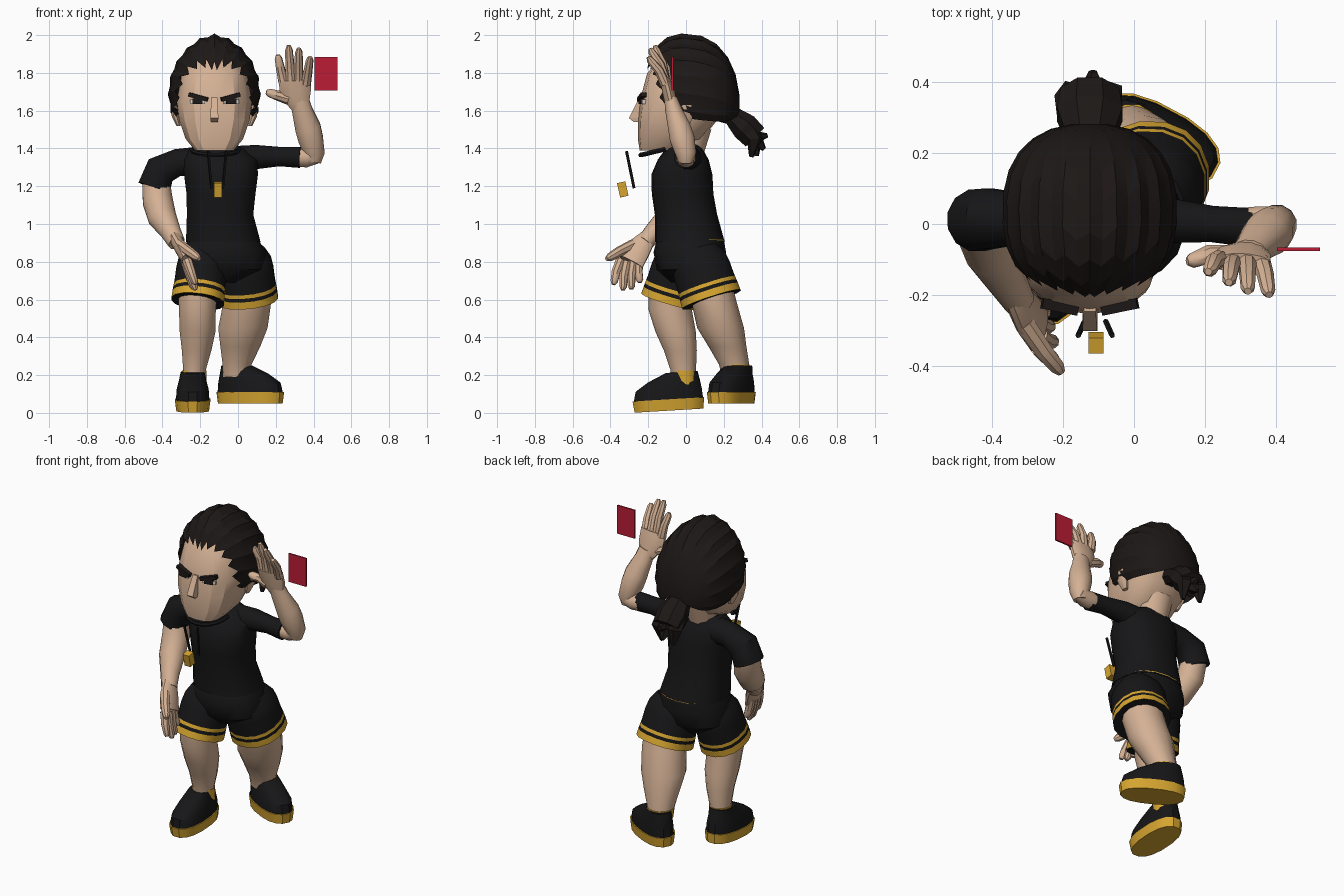
import bpy, bmesh, math
from mathutils import Vector, Matrix


def material(name, rgb):
    m = bpy.data.materials.new(name)
    m.diffuse_color = (*rgb, 1)
    return m


BLACK = material("black_cloth", (0.008, 0.008, 0.009))
HAIR = material("dark_hair", (0.012, 0.009, 0.008))
SKIN = material("skin", (0.66, 0.44, 0.30))
GOLD = material("gold", (0.68, 0.38, 0.03))
RED = material("red", (0.5, 0.012, 0.035))
WHITE = material("eye_white", (0.7, 0.62, 0.55))


def finish(name, bm, mats, smooth=40, matrix=None):
    bmesh.ops.recalc_face_normals(bm, faces=bm.faces)
    me = bpy.data.meshes.new(name)
    bm.to_mesh(me)
    bm.free()
    for m in mats:
        me.materials.append(m)
    ob = bpy.data.objects.new(name, me)
    bpy.context.collection.objects.link(ob)
    if matrix:
        ob.matrix_world = matrix
    if smooth:
        bpy.ops.object.select_all(action='DESELECT')
        ob.select_set(True)
        bpy.context.view_layer.objects.active = ob
        bpy.ops.object.shade_smooth_by_angle(angle=math.radians(smooth))
    return ob


def tube(name, pts, mat, n=12, ref=(1, 0, 0), power=2.0, flat=False, smooth=40, stripes=None, matrix=None):
    """Loft through (x, y, z, radius_a, radius_b); radius_a lies along ref."""
    bm = bmesh.new()
    c = [Vector(p[:3]) for p in pts]
    rings = []
    for i, p in enumerate(pts):
        t = Vector((0, 0, 1)) if flat else (c[min(i + 1, len(c) - 1)] - c[max(i - 1, 0)]).normalized()
        a = Vector(ref)
        a = (a - t * a.dot(t)).normalized()
        b = t.cross(a)
        ring = []
        for k in range(n):
            ang = math.tau * (k + 0.5) / n
            co, si = math.cos(ang), math.sin(ang)
            co = math.copysign(abs(co) ** (2 / power), co)
            si = math.copysign(abs(si) ** (2 / power), si)
            ring.append(bm.verts.new(c[i] + a * p[3] * co + b * p[-1] * si))
        rings.append(ring)
    for i in range(len(rings) - 1):
        for k in range(n):
            f = bm.faces.new((rings[i][k], rings[i][(k + 1) % n], rings[i + 1][(k + 1) % n], rings[i + 1][k]))
            f.material_index = stripes[i] if stripes else 0
    bm.faces.new(rings[0])
    bm.faces.new(rings[-1])
    return finish(name, bm, [mat, GOLD], smooth, matrix)


def box(name, loc, size, mat, rot=(0, 0, 0)):
    bm = bmesh.new()
    bmesh.ops.create_cube(bm, size=1)
    bmesh.ops.scale(bm, vec=size, verts=bm.verts)
    ob = finish(name, bm, [mat], 0)
    ob.location, ob.rotation_euler = loc, rot
    return ob


CX = -0.125

# Head, neck and face
tube("head", [(CX, -.14, 1.39, .105, .105), (CX, -.085, 1.45, .155, .17), (CX, -.045, 1.55, .19, .21),
              (CX, -.015, 1.65, .203, .23), (CX, -.005, 1.8, .175, .20), (CX, .01, 1.9, .11, .12)],
     SKIN, 14, power=2.7, flat=True, smooth=30)
tube("neck", [(CX, .0, 1.36, .09), (CX, .03, 1.52, .11)], SKIN, 12)
tube("nose", [(CX, -.238, 1.67, .024, .014), (CX, -.27, 1.56, .03, .045), (CX, -.262, 1.54, .026, .02)],
     SKIN, 4, flat=True, smooth=0)
for s in (-1, 1):
    box("eyebrow", (CX + s * .085, -.234, 1.672), (.105, .03, .022), HAIR, (0, -s * .26, s * .2))
    box("eye_white", (CX + s * .088, -.230, 1.647), (.08, .02, .022), WHITE, (0, 0, s * .2))
    box("pupil", (CX + s * .088, -.234, 1.650), (.055, .022, .03), HAIR, (0, 0, s * .2))
    tube("ear", [(CX + s * .19, .0, 1.52, .012, .02), (CX + s * .207, .0, 1.57, .02, .04),
                 (CX + s * .215, .01, 1.63, .018, .045)], SKIN, 8, flat=True)

# Swept-back hair: ridged strands from a jagged hairline to the knot
bm = bmesh.new()
cols, rows, grid = 27, 9, []
for i in range(cols):
    u = -1 + 2 * i / (cols - 1)
    phi = math.radians(118 * u)
    start = 18 + 42 * abs(u) ** 1.1 + (6 if i % 2 else -4)
    col = []
    for j in range(rows):
        th = math.radians(start + (172 - start) * j / (rows - 1))
        co, si = math.cos(th), math.sin(th) ** .84
        back = (1 - co) / 2
        si *= 1 if i % 2 else 0.96
        y = .035 - .25 * math.copysign(abs(co) ** .84, co)
        peak = .018 * max(0, 1 - abs(u) * 3)
        col.append(bm.verts.new((CX + .247 * si * math.sin(phi), y,
                                 1.712 + (.298 + peak) * si * math.cos(phi) - .09 * back ** 2)))
    grid.append(col)
for i in range(cols - 1):
    for j in range(rows - 1):
        bm.faces.new((grid[i][j], grid[i + 1][j], grid[i + 1][j + 1], grid[i][j + 1]))
bm.faces.new([col[-1] for col in grid])
finish("swept_hair", bm, [HAIR], 20)

# Ponytail: knot plus fanned locks
tube("ponytail", [(CX, .17, 1.60, .06, .06), (CX, .24, 1.575, .07, .055), (CX, .31, 1.515, .10, .08),
                  (CX, .365, 1.46, .09, .075)], HAIR, 8, smooth=0)
for dx, y, z in ((-.055, .375, 1.36), (.0, .415, 1.395), (.055, .345, 1.355), (.01, .432, 1.47)):
    tube("ponytail_lock", [(CX + dx * .7, .31, 1.52, .055), (CX + dx, .365, 1.45, .045),
                           (CX + dx * .9, y, z, .012)], HAIR, 5, smooth=0)

# Shirt
tube("shirt", [(-.078, .02, .905, .20, .185), (-.095, 0, 1.05, .178, .165), (-.09, -.018, 1.16, .185, .163),
               (-.09, -.022, 1.26, .198, .162), (-.095, -.015, 1.34, .20, .135), (-.11, -.01, 1.395, .15, .10),
               (-.12, -.01, 1.42, .11, .085)], BLACK, 18, power=2.3, flat=True)
tube("left_sleeve", [(-.04, .01, 1.33, .085), (.10, .01, 1.355, .066), (.22, .0, 1.357, .053), (.33, -.01, 1.352, .057)],
     BLACK, ref=(0, 1, 0))
tube("right_sleeve", [(-.18, .01, 1.33, .085), (-.32, .015, 1.325, .075), (-.41, .015, 1.285, .088),
                      (-.445, .01, 1.19, .09)], BLACK, ref=(0, 1, 0))

# Raised left arm and bent right arm
tube("left_upper_arm", [(.28, -.005, 1.352, .05), (.36, .0, 1.35, .052), (.42, .005, 1.365, .045)], SKIN, ref=(0, 1, 0))
tube("left_forearm", [(.40, .0, 1.325, .04), (.405, 0, 1.37, .056), (.385, -.02, 1.45, .068), (.37, -.035, 1.51, .07, .062),
                      (.34, -.065, 1.60, .056, .046), (.325, -.08, 1.66, .052, .036)], SKIN)
tube("right_forearm", [(-.435, .015, 1.23, .075), (-.425, -.01, 1.12, .082), (-.40, -.085, 1.03, .076),
                       (-.355, -.17, .955, .055), (-.325, -.22, .90, .046)], SKIN)

# Hands: palm, four fingers and thumb each
tube("left_palm", [(.33, -.075, 1.62, .05, .032), (.305, -.09, 1.69, .085, .034), (.30, -.11, 1.765, .088, .028)], SKIN)
tube("right_palm", [(-.335, -.20, .93, .045, .035), (-.30, -.255, .865, .07, .034), (-.27, -.295, .80, .075, .026)],
     SKIN, ref=(0, 1, 0))
fingers = {
    "left": [((.24, -.10, 1.75), (.21, -.135, 1.895)), ((.28, -.11, 1.76), (.268, -.165, 1.945)),
             ((.32, -.11, 1.76), (.322, -.19, 1.93)), ((.36, -.11, 1.74), (.382, -.2, 1.885)),
             ((.27, -.09, 1.66), (.15, -.105, 1.70))],
    "right": [((-.27, -.345, .81), (-.225, -.385, .68)), ((-.27, -.315, .80), (-.225, -.335, .65)),
              ((-.275, -.28, .80), (-.235, -.29, .655)), ((-.28, -.25, .81), (-.25, -.245, .69)),
              ((-.31, -.28, .89), (-.205, -.42, .815))]}
for side, pairs in fingers.items():
    for i, (a, b) in enumerate(pairs):
        a, b = Vector(a), Vector(b)
        r = .027 if i < 4 else .03
        mid = a.lerp(b, .5) + Vector((0, .012 if side == "left" else -.006, 0))
        tube(side + ("_finger" if i < 4 else "_thumb"), [(*a, r), (*mid, r * .9), (*a.lerp(b, .88), r * .75), (*b, r * .4)],
             SKIN, 8, ref=(.8, .6, 0))

# Shorts with striped hems
tube("shorts_hip", [(-.085, .02, .69, .09, .10), (-.075, .02, .76, .215, .175), (-.073, .02, .85, .222, .192),
                    (-.078, .022, .905, .197, .18), (-.078, .025, .918, .193, .178)],
     BLACK, 18, power=2.3, flat=True, stripes=[0, 0, 0, 1])
for side, top, hem, r in (("right", (-.182, -.01, .86), (-.213, -.09, .59), (.142, .155)),
                          ("left", (.025, .05, .86), (.053, .135, .60), (.162, .165))):
    top, hem = Vector(top), Vector(hem)
    pts = []
    for f, g in ((0, .72), (.2, .9), (.4, .95), (.66, .96), (.72, .97), (.79, .98), (.86, .99), (1, 1)):
        pts.append((*top.lerp(hem, f), r[0] * g, r[1] * g))
    tube(side + "_short_leg", pts, BLACK, 16, power=2.2, stripes=[0, 0, 0, 0, 1, 0, 1])

# Legs and socks
tube("right_leg", [(-.212, -.085, .68, .11), (-.215, -.085, .55, .10, .115), (-.214, -.055, .43, .097, .107),
                   (-.219, -.03, .33, .08, .087), (-.23, -.015, .23, .062, .068), (-.23, -.012, .16, .06, .065)],
     SKIN, 14, flat=True)
tube("left_leg", [(.05, .12, .68, .125), (.048, .15, .58, .13, .12), (.026, .183, .45, .134, .124),
                  (.012, .22, .35, .108, .10), (-.005, .255, .255, .078, .08), (-.006, .265, .19, .075, .075)],
     SKIN, 14, flat=True)
tube("right_sock", [(-.232, -.006, .15, .066), (-.232, -.012, .225, .067)], GOLD, 12, flat=True)
tube("left_sock", [(-.006, .267, .2, .076), (-.006, .26, .255, .08)], GOLD, 12, flat=True)

# Shoes: gold sole and black upper, toe along local -y
for side, loc, turn, pitch in (("right", (-.24, -.09, .012), 0, .06), ("left", (.065, .24, .05), 62, 0)):
    m = Matrix.Translation(loc) @ Matrix.Rotation(math.radians(turn), 4, 'Z') @ Matrix.Rotation(pitch, 4, 'X')
    tube(side + "_sole", [(0, 0, 0, .088, .185), (0, 0, .06, .096, .193)], GOLD, 16, power=2.4, flat=True, smooth=30, matrix=m)
    tube(side + "_shoe", [(0, 0, .055, .09, .187), (0, .005, .11, .086, .178), (0, .035, .155, .074, .14),
                          (0, .08, .20, .064, .085)], BLACK, 16, power=2.4, flat=True, smooth=30, matrix=m)

# Whistle on a neck cord
arc = [math.pi * k / 10 for k in range(11)]
tube("neck_cord", [(-.12 + .125 * math.cos(a), -.11 - .13 * math.sin(a), 1.395 - .03 * math.sin(a), .013) for a in arc],
     BLACK, 6, ref=(0, 0, 1))
for s in (-1, 1):
    tube("whistle_cord", [(-.11 + s * .048, -.315, 1.385, .008), (-.11 + s * .03, -.275, 1.19, .008)], BLACK, 5)
box("whistle", (-.107, -.335, 1.183), (.042, .045, .078), GOLD, (.22, 0, 0))

# Red card
box("red_card", (.465, -.071, 1.795), (.122, .01, .178), RED)
